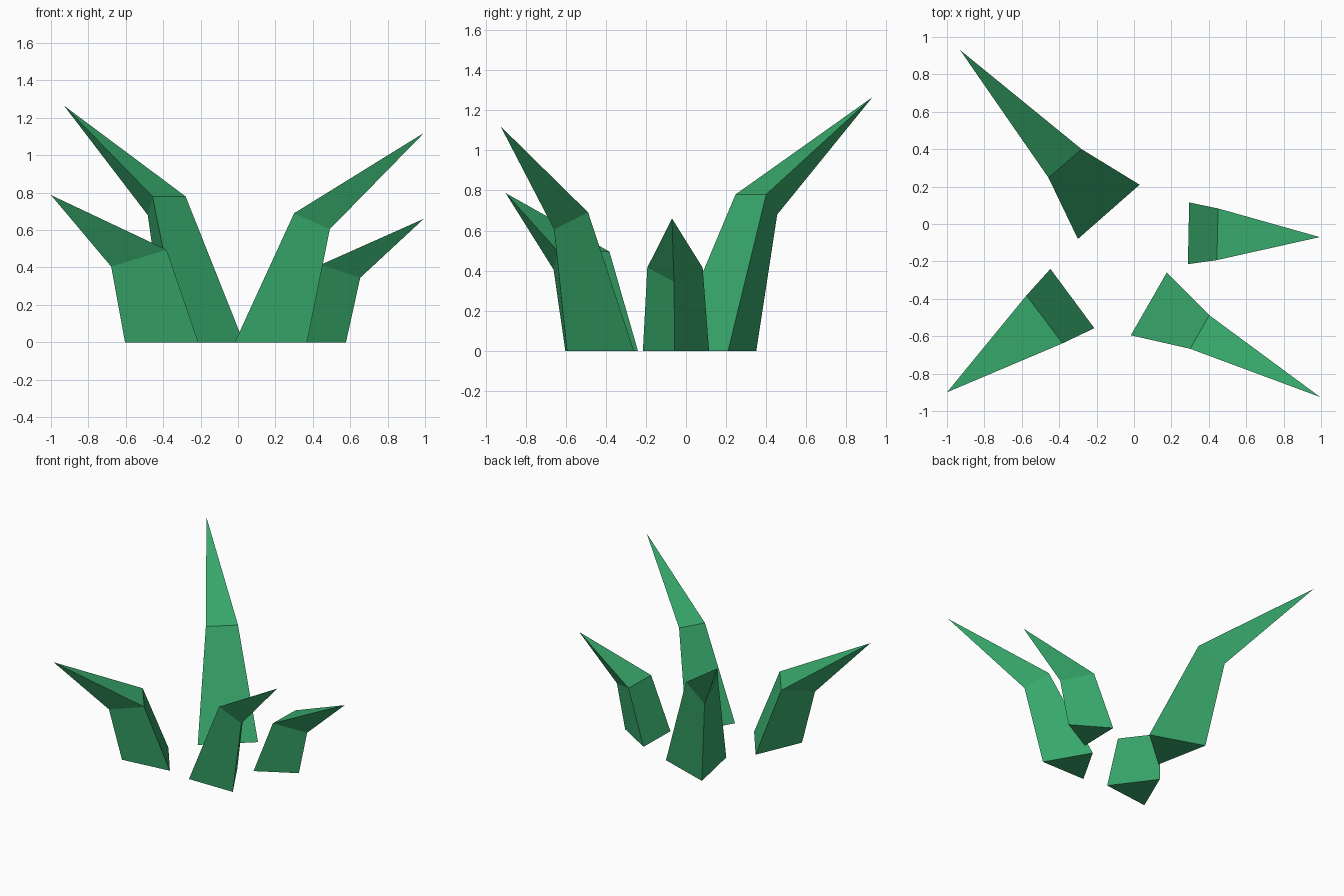
import bpy, bmesh
from mathutils import Vector

if "Cube" in bpy.data.objects:
    bpy.data.objects.remove(bpy.data.objects["Cube"])

green = bpy.data.materials.new("leaf_green")
green.diffuse_color = (0.04, 0.40, 0.15, 1)
green.use_nodes = True
green.node_tree.nodes["Principled BSDF"].inputs["Base Color"].default_value = green.diffuse_color


def ring(p, q, z, drop=0.0, reach=None):
    """Triangle with inner edge p-q; the third corner points outward, lowered by drop."""
    p, q = Vector((*p, z)), Vector((*q, z))
    d = q - p
    out = Vector((d.y, -d.x, 0)).normalized()
    reach = reach or d.length * 0.866
    return [p, q, (p + q) / 2 + out * reach - Vector((0, 0, drop))]


def blade(name, base, bend, tip):
    """Three-sided leaf blade: base triangle, bent middle triangle, pointed tip."""
    bm = bmesh.new()
    low = [bm.verts.new(v) for v in base]
    mid = [bm.verts.new(v) for v in bend]
    top = bm.verts.new(tip)
    bm.faces.new(low)
    for i in range(3):
        j = (i + 1) % 3
        bm.faces.new((low[i], low[j], mid[j], mid[i]))
        bm.faces.new((mid[i], mid[j], top))
    bmesh.ops.recalc_face_normals(bm, faces=bm.faces)
    mesh = bpy.data.meshes.new(name)
    bm.to_mesh(mesh)
    bm.free()
    mesh.materials.append(green)
    bpy.context.collection.objects.link(bpy.data.objects.new(name, mesh))


# Tall blade at the back left
blade("grass_blade_back_left",
      ring((0.03, 0.21), (-0.30, -0.08), 0),
      ring((-0.28, 0.40), (-0.457, 0.247), 0.78, 0.10, 0.174), (-0.93, 0.93, 1.265))

# Short wide blade at the front left
blade("grass_blade_front_left",
      ring((-0.447, -0.24), (-0.212, -0.557), 0),
      ring((-0.575, -0.382), (-0.382, -0.638), 0.495, 0.09, 0.25), (-1.0, -0.90, 0.787))

# Medium blade at the front right
blade("grass_blade_front_right",
      ring((-0.017, -0.595), (0.175, -0.26), 0),
      ring((0.30, -0.667), (0.403, -0.488), 0.69, 0.085, 0.161), (0.995, -0.925, 1.12))

# Smallest blade on the right
blade("grass_blade_right",
      ring((0.288, -0.215), (0.295, 0.115), 0),
      ring((0.443, -0.193), (0.45, 0.083), 0.415, 0.07, 0.207), (0.993, -0.07, 0.66))
